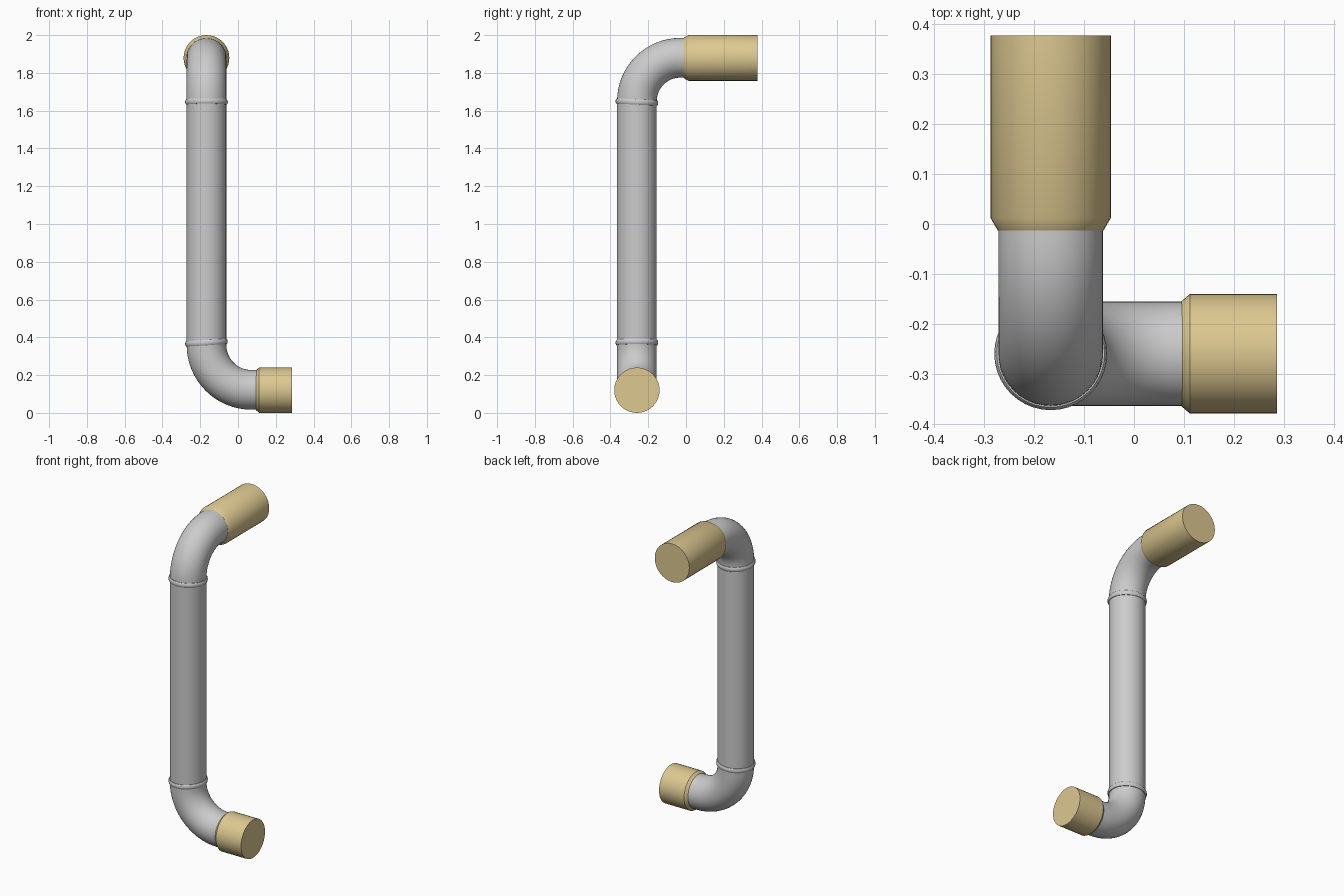
import bpy, bmesh, math
from mathutils import Vector

if "Cube" in bpy.data.objects:
    bpy.data.objects.remove(bpy.data.objects["Cube"])

PX, PY = -0.167, -0.26      # axis of the upright pipe
R = 0.105                   # pipe radius
SIDES = 40
brass = bpy.data.materials.new("brass")
brass.diffuse_color = (0.72, 0.58, 0.28, 1)
brass.use_nodes = True
brass.node_tree.nodes["Principled BSDF"].inputs["Base Color"].default_value = brass.diffuse_color


def sweep(name, stations, side, mat=None):
    """Skin circles given as (centre, direction, radius); side is normal to the path plane."""
    bm = bmesh.new()
    side = Vector(side)
    rings = []
    for c, d, r in stations:
        up = Vector(d).normalized().cross(side)
        rings.append([bm.verts.new(Vector(c) + r * (math.cos(a) * side + math.sin(a) * up))
                      for a in (2 * math.pi * i / SIDES for i in range(SIDES))])
    for a, b in zip(rings, rings[1:]):
        for i in range(SIDES):
            j = (i + 1) % SIDES
            bm.faces.new((a[i], a[j], b[j], b[i]))
    bm.faces.new(rings[0])
    bm.faces.new(rings[-1])
    bmesh.ops.recalc_face_normals(bm, faces=bm.faces)
    me = bpy.data.meshes.new(name)
    bm.to_mesh(me)
    bm.free()
    ob = bpy.data.objects.new(name, me)
    bpy.context.collection.objects.link(ob)
    if mat:
        me.materials.append(mat)
    bpy.ops.object.select_all(action='DESELECT')
    ob.select_set(True)
    bpy.context.view_layer.objects.active = ob
    bpy.ops.object.shade_smooth_by_angle(angle=math.radians(35))
    return ob


def elbow(name, z, sz, out, bend, end):
    """Quarter bend from the upright at height z towards 'out', then straight for 'end'."""
    out, vert = Vector(out), Vector((0, 0, sz))
    base = Vector((PX, PY, z))
    st = []
    for i in range(17):
        a = math.pi / 2 * i / 16
        st.append((base + bend * ((1 - math.cos(a)) * out + math.sin(a) * vert),
                   math.sin(a) * out + math.cos(a) * vert, R))
    st.append((st[-1][0] + out * end, out, R))
    return sweep(name, st, out.cross(vert))


def bead(name, z, out, tilt):
    """Rounded collar, tipped slightly towards the bend."""
    d = Vector((0, 0, 1)) + Vector(out) * tilt
    d.normalize()
    side = Vector(out).cross(Vector((0, 0, 1)))
    prof = [(-.014, .100), (-.014, .108), (-.009, .1115), (0, .113),
            (.009, .1115), (.014, .108), (.014, .100)]
    return sweep(name, [(Vector((PX, PY, z)) + d * h, d, r) for h, r in prof], side)


def socket(name, start, out, chamfer, length, r):
    """End fitting with a chamfered mouth and closed flat end."""
    s, out = Vector(start), Vector(out)
    st = [(s, out, r - 0.015), (s + out * chamfer, out, r), (s + out * length, out, r)]
    return sweep(name, st, out.cross(Vector((0, 0, 1))), brass)


X, Y = (1, 0, 0), (0, 1, 0)

# upright pipe
sweep("upright_pipe", [((PX, PY, .36), (0, 0, 1), R), ((PX, PY, 1.655), (0, 0, 1), R)], X)

# bends
elbow("lower_bend", 0.36, -1, X, 0.238, 0.06)
elbow("upper_bend", 1.65, 1, Y, 0.23, 0.05)

# collars at the joints
bead("lower_collar", 0.372, X, -0.06)
bead("upper_collar", 1.646, Y, 0.05)

# end fittings
socket("lower_socket", (0.095, PY, 0.12), X, 0.017, 0.192, 0.12)
socket("upper_socket", (PX, -0.013, 1.879), Y, 0.026, 0.391, 0.121)
